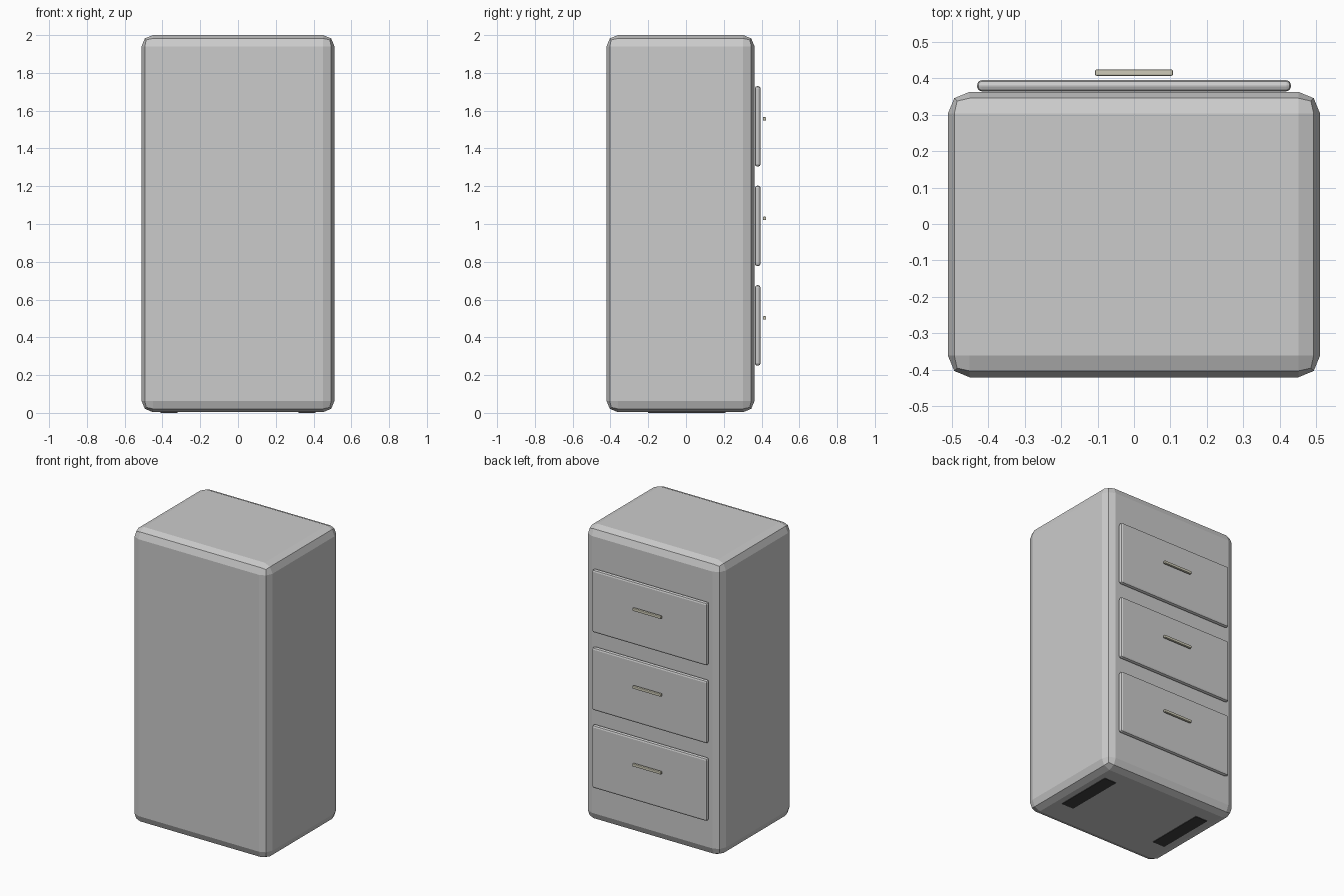
import bpy

if "Cube" in bpy.data.objects:
    bpy.data.objects.remove(bpy.data.objects["Cube"])


def material(name, rgb):
    mat = bpy.data.materials.new(name)
    mat.diffuse_color = (*rgb, 1)
    mat.use_nodes = True
    mat.node_tree.nodes["Principled BSDF"].inputs["Base Color"].default_value = mat.diffuse_color
    return mat


def box(name, low, high, bevel=0, segments=2, mat=None):
    """Axis-aligned box between two corners, with optional rounded edges."""
    centre = [(a + b) / 2 for a, b in zip(low, high)]
    bpy.ops.mesh.primitive_cube_add(size=1, location=centre)
    ob = bpy.context.object
    ob.name = name
    ob.scale = [b - a for a, b in zip(low, high)]
    bpy.ops.object.transform_apply(location=False, rotation=False, scale=True)
    if bevel:
        mod = ob.modifiers.new("rounded_edges", 'BEVEL')
        mod.width = bevel
        mod.segments = segments
    if mat:
        ob.data.materials.append(mat)
    return ob


handle_mat = material("pale_metal", (0.62, 0.60, 0.48))
rail_mat = material("dark_rubber", (0.05, 0.05, 0.05))

# Cabinet body
box("cabinet_body", (-0.511, -0.421, 0.004), (0.511, 0.363, 2.0), 0.06)

# Three drawers on the back side, each with a slim floating handle
for i, z in enumerate((0.463, 0.99, 1.517), 1):
    box(f"drawer_{i}", (-0.431, 0.364, z - 0.213), (0.431, 0.395, z + 0.213), 0.013)
    hz = z + 0.04
    box(f"handle_{i}", (-0.107, 0.407, hz - 0.009), (0.107, 0.424, hz + 0.009),
        0.004, mat=handle_mat)

# Dark base rails, almost flush with the underside
for side, x in (("left", -0.365), ("right", 0.365)):
    box(f"base_rail_{side}", (x - 0.045, -0.2, 0.0), (x + 0.045, 0.21, 0.04), mat=rail_mat)
